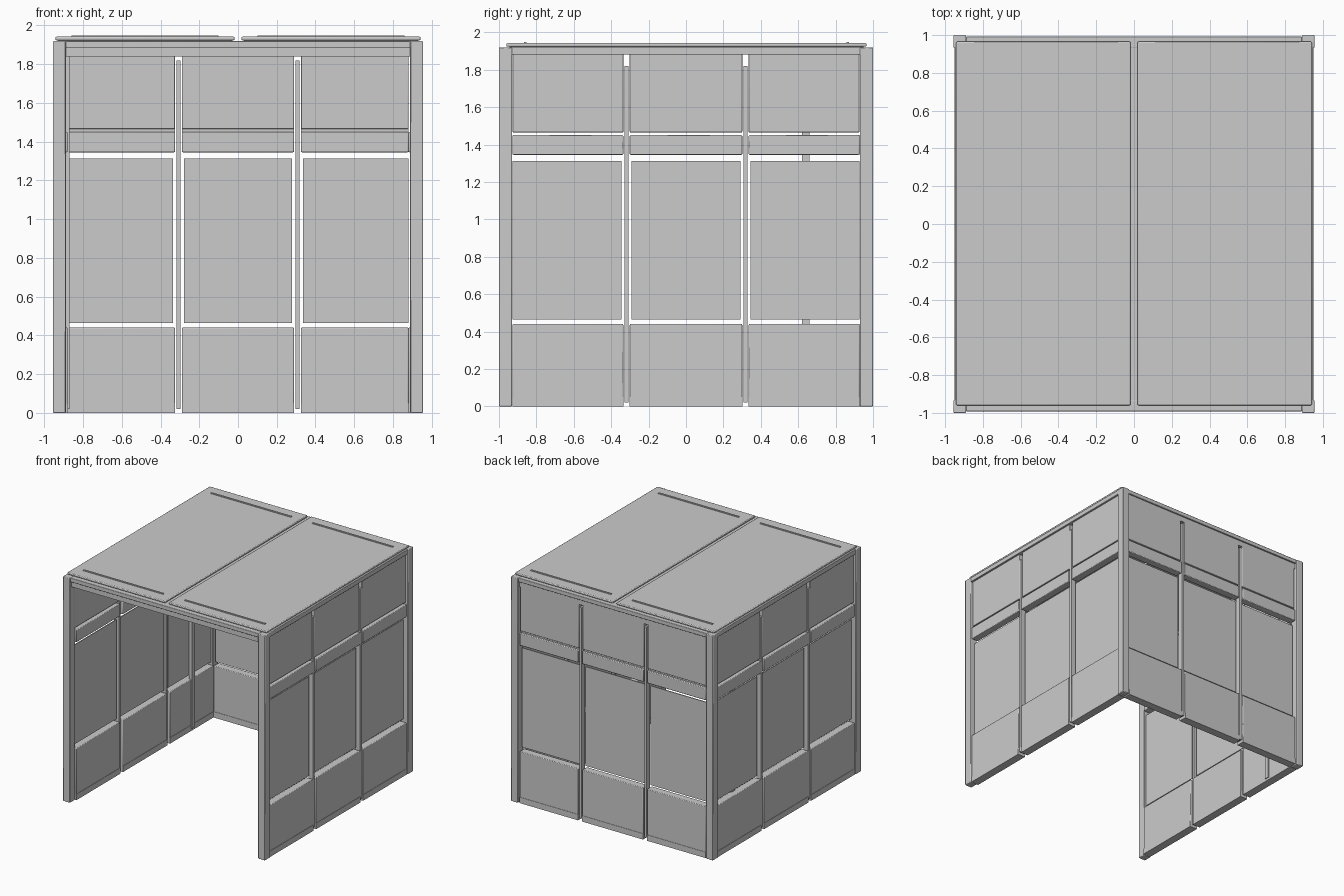
import bpy

cube = bpy.data.objects.get("Cube")
if cube:
    bpy.data.objects.remove(cube, do_unlink=True)

# Single flat grey
grey = bpy.data.materials.new("light_grey")
grey.use_nodes = True
colour = (0.6, 0.6, 0.6, 1)
grey.diffuse_color = colour
grey.node_tree.nodes["Principled BSDF"].inputs["Base Color"].default_value = colour

HALF_X, HALF_Y, TOP = 0.955, 1.0, 1.92
POST = 0.066


def box(name, a, b, bevel=0.0):
    """Axis-aligned box between two corners."""
    bpy.ops.mesh.primitive_cube_add(size=1)
    ob = bpy.context.object
    ob.name = name
    for v in ob.data.vertices:
        v.co = [(p + q) / 2 + c * abs(q - p) for p, q, c in zip(a, b, v.co)]
    ob.data.materials.append(grey)
    if bevel:
        mod = ob.modifiers.new("edge", 'BEVEL')
        mod.width = bevel
        mod.segments = 2
        bpy.ops.object.shade_smooth_by_angle()
    return ob


def wall_box(wall, part, u, depth, z, bevel=0.0):
    """Box in wall space: u runs along the wall, depth goes inward."""
    if wall == "back":
        a, b = (u[0], HALF_Y - depth[0], z[0]), (u[1], HALF_Y - depth[1], z[1])
    else:
        s = 1 if wall == "left" else -1
        a = (s * (HALF_X - depth[0]), u[0], z[0])
        b = (s * (HALF_X - depth[1]), u[1], z[1])
    box(wall + "_" + part, a, b, bevel)


def build_wall(wall, end, split, gap, top):
    """Three columns of stacked panels with two slim mullions."""
    columns = [(-end, -split - gap), (-split + gap, split - gap), (split + gap, end)]
    for i, (u0, u1) in enumerate(columns):
        u = (u0, u1)
        # Glazing is pulled back from the mullions only
        pane = (u0 + (0.01 if i > 0 else 0), u1 - (0.01 if i < 2 else 0))
        wall_box(wall, "lower_panel", u, (0.01, 0.075), (0, 0.44), 0.005)
        wall_box(wall, "skirting", u, (0.007, 0.078), (0, 0.05))
        wall_box(wall, "window_panel", pane, (0.042, 0.05), (0.465, 1.313))
        wall_box(wall, "band", u, (0.01, 0.075), (1.345, 1.45), 0.005)
        wall_box(wall, "upper_panel", u, (0.02, 0.06), (1.465, top), 0.004)
        if wall == "back":
            wall_box(wall, "band_joint", u, (0.03, 0.05), (1.445, 1.47))
    for s in (-1, 1):
        c = s * split
        wall_box(wall, "mullion", (c - 0.011, c + 0.011), (0.015, 0.06), (0.02, 1.82))


build_wall("back", 0.88, 0.307, 0.018, 1.845)
for side in ("left", "right"):
    build_wall(side, 0.928, 0.318, 0.017, 1.885)
    # Top rail of each side wall
    wall_box(side, "top_rail", (-0.935, 0.935), (0.004, POST), (1.88, TOP), 0.004)

# Inner upright on the right wall
wall_box("right", "inner_upright", (0.62, 0.66), (0.06, 0.085), (0.02, 1.88))

# Corner posts, front and back beams
for sy, end in ((-1, "front"), (1, "back")):
    for sx, side in ((1, "left"), (-1, "right")):
        box(end + "_" + side + "_post",
            (sx * (HALF_X - POST), sy * (HALF_Y - 0.07), 0),
            (sx * HALF_X, sy * HALF_Y, TOP), 0.005)
    box(end + "_beam", (-0.89, sy * 0.992, 1.885), (0.89, sy * 0.93, TOP), 0.004)
    box(end + "_lower_beam", (-0.89, sy * 0.98, 1.84), (0.89, sy * 0.935, 1.89))

# Centre roof joist, two roof panels and their raised rails
box("roof_joist", (-0.035, -0.94, 1.885), (0.035, 0.94, 1.918))
for s, side in ((1, "left"), (-1, "right")):
    box(side + "_roof_panel", (s * 0.018, -0.96, 1.923), (s * 0.942, 0.965, 1.942), 0.006)
    box(side + "_roof_lining", (s * 0.03, -0.945, 1.912), (s * 0.93, 0.95, 1.926))
    for y in (-0.86, 0.864):
        x0, x1 = (0.1, 0.86) if s > 0 else (-0.86, -0.1)
        box(side + "_roof_rail", (x0, y - 0.007, 1.94), (x1, y + 0.007, 1.949))
